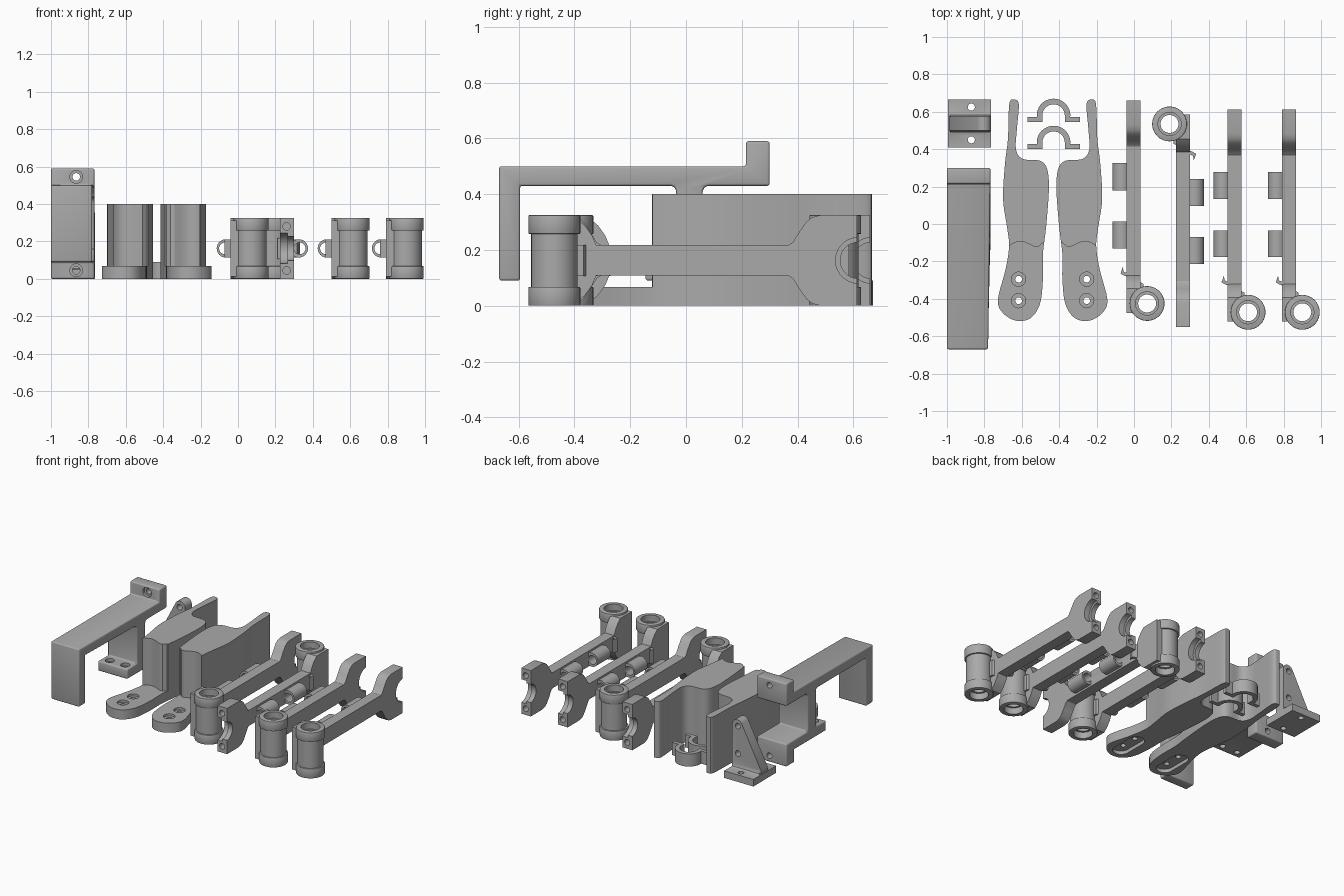
import bpy, bmesh, math
from mathutils import Vector, Matrix

if "Cube" in bpy.data.objects:
    bpy.data.objects.remove(bpy.data.objects["Cube"])

grey = bpy.data.materials.new("plain_grey")
grey.diffuse_color = (0.40, 0.40, 0.40, 1)
grey.use_nodes = True
grey.node_tree.nodes["Principled BSDF"].inputs["Base Color"].default_value = grey.diffuse_color


def prism(name, pts, a, b, axis):
    """Extrude a 2D outline along an axis: x takes (y,z), y takes (x,z), z takes (x,y)."""
    place = {"x": lambda p, t: (t, p[0], p[1]),
             "y": lambda p, t: (p[0], t, p[1]),
             "z": lambda p, t: (p[0], p[1], t)}[axis]
    bm = bmesh.new()
    lo = [bm.verts.new(place(p, a)) for p in pts]
    hi = [bm.verts.new(place(p, b)) for p in pts]
    bm.faces.new(lo)
    bm.faces.new(hi)
    n = len(pts)
    for i in range(n):
        bm.faces.new((lo[i], lo[(i + 1) % n], hi[(i + 1) % n], hi[i]))
    bmesh.ops.recalc_face_normals(bm, faces=bm.faces)
    me = bpy.data.meshes.new(name)
    bm.to_mesh(me)
    bm.free()
    me.materials.append(grey)
    ob = bpy.data.objects.new(name, me)
    bpy.context.collection.objects.link(ob)
    return ob


def arc(cx, cy, r, a0, a1, n):
    return [(cx + r * math.cos(math.radians(a0 + (a1 - a0) * i / n)),
             cy + r * math.sin(math.radians(a0 + (a1 - a0) * i / n))) for i in range(n + 1)]


def cyl(name, c, r, a, b, axis, n=40):
    return prism(name, arc(c[0], c[1], r, 0, 360, n)[:-1], a, b, axis)


def rect(x0, x1, y0, y1):
    return [(x0, y0), (x1, y0), (x1, y1), (x0, y1)]


def apply_mod(ob, mod):
    bpy.context.view_layer.objects.active = ob
    bpy.ops.object.modifier_apply(modifier=mod.name)


def combine(ob, other, op="DIFFERENCE"):
    mod = ob.modifiers.new("bool", "BOOLEAN")
    mod.operation, mod.solver, mod.object = op, "EXACT", other
    apply_mod(ob, mod)
    bpy.data.objects.remove(other)


def drill(ob, c, r, a, b, axis):
    combine(ob, cyl("cutter", c, r, a, b, axis, 28))


def bevel(ob, w, seg=3):
    mod = ob.modifiers.new("bevel", "BEVEL")
    mod.width, mod.segments, mod.limit_method = w, seg, "ANGLE"
    apply_mod(ob, mod)


def smooth(ob):
    bpy.ops.object.select_all(action="DESELECT")
    ob.select_set(True)
    bpy.context.view_layer.objects.active = ob
    bpy.ops.object.shade_smooth_by_angle(angle=math.radians(30))


def spline(pts, n=5):
    """Closed smooth curve through the points."""
    out, m = [], len(pts)
    for i in range(m):
        p0, p1, p2, p3 = (Vector(pts[(i + k - 1) % m]) for k in range(4))
        for s in range(n):
            t = s / n
            out.append(tuple(0.5 * (2 * p1 + (p2 - p0) * t + (2 * p0 - 5 * p1 + 4 * p2 - p3) * t * t
                                    + (3 * p1 - p0 - 3 * p2 + p3) * t ** 3)))
    return out


def copy(ob, name, mat):
    new = ob.copy()
    new.data = ob.data.copy()
    new.name = name
    new.data.transform(mat)
    if mat.determinant() < 0:
        new.data.flip_normals()
    bpy.context.collection.objects.link(new)
    return new


# Hooked arm with a post and a lower mounting plate
arm = prism("hooked_arm", [
    (-0.67, 0.09), (-0.595, 0.09), (-0.595, 0.43), (-0.055, 0.43), (-0.04, 0.425), (-0.035, 0.41),
    (-0.035, 0.16), (-0.145, 0.16), (-0.145, 0.09), (0.21, 0.09), (0.21, 0.0), (0.30, 0.0),
    (0.30, 0.16), (0.06, 0.16), (0.06, 0.41), (0.065, 0.425), (0.08, 0.43), (0.30, 0.43),
    (0.30, 0.59), (0.215, 0.59), (0.215, 0.50), (-0.67, 0.50)], -1.0, -0.78, "x")
for v in arm.data.vertices:            # the mounting end is slightly wider
    if v.co.x > -0.9 and v.co.y > -0.15:
        v.co.x += 0.012
bevel(arm, 0.009)
for z in (0.045, 0.545):
    drill(arm, (-0.865, z), 0.02, 0.1, 0.4, "y")
    drill(arm, (-0.865, z), 0.034, 0.1, 0.235, "y")
for x in (-0.94, -0.82):
    drill(arm, (x, -0.095), 0.02, 0.0, 0.3, "z")
    drill(arm, (x, -0.095), 0.03, 0.14, 0.3, "z")
smooth(arm)

# Upright triangular bracket on a drilled foot
bracket = prism("bracket_foot", rect(-0.995, -0.765, 0.41, 0.665), 0, 0.05, "z")
web = [(-0.765, 0.02), (-0.765, 0.35)] + arc(-0.805, 0.35, 0.04, 0, 150, 8) + [(-0.99, 0.08), (-0.99, 0.02)]
combine(bracket, prism("web", web, 0.50, 0.575, "y"), "UNION")
fillet = [(0.475, 0.045), (0.60, 0.045), (0.582, 0.055), (0.574, 0.075), (0.501, 0.075), (0.493, 0.055)]
combine(bracket, prism("fillet", fillet, -0.985, -0.77, "x"), "UNION")
for y in (0.45, 0.625):
    drill(bracket, (-0.87, y), 0.019, -0.1, 0.2, "z")
for z in (0.15, 0.345):
    drill(bracket, (-0.81, z), 0.02, 0.4, 0.7, "y")
smooth(bracket)

# Palm shells: smooth outline, low toe plate with countersunk holes
outline = spline([
    (-0.642, 0.665), (-0.667, 0.64), (-0.674, 0.455), (-0.69, 0.32), (-0.70, 0.134), (-0.679, -0.016),
    (-0.668, -0.118), (-0.686, -0.24), (-0.727, -0.40), (-0.706, -0.47), (-0.636, -0.516),
    (-0.556, -0.505), (-0.503, -0.428), (-0.487, -0.294), (-0.487, -0.16), (-0.47, -0.016),
    (-0.455, 0.187), (-0.465, 0.295), (-0.503, 0.338), (-0.595, 0.348), (-0.631, 0.40),
    (-0.626, 0.508), (-0.616, 0.64)])
palm = prism("left_palm", outline, 0, 0.40, "z")
combine(palm, prism("cutter", [
    (-0.9, -0.8), (-0.3, -0.8), (-0.3, -0.10), (-0.487, -0.10), (-0.51, -0.12), (-0.53, -0.122),
    (-0.56, -0.108), (-0.59, -0.095), (-0.62, -0.093), (-0.65, -0.105), (-0.675, -0.125),
    (-0.9, -0.13)], 0.068, 0.6, "z"))
slot = arc(-0.617, -0.28, 0.055, 0, 180, 14) + arc(-0.617, -0.43, 0.055, 180, 360, 14)
combine(palm, prism("cutter", slot, -0.1, 0.025, "z"))
for y in (-0.295, -0.41):
    drill(palm, (-0.617, y), 0.018, -0.1, 0.2, "z")
    drill(palm, (-0.617, y), 0.038, 0.052, 0.2, "z")
right_palm = copy(palm, "right_palm", Matrix.Translation((-0.87, 0, 0)) @ Matrix.Scale(-1, 4, (1, 0, 0)))
smooth(palm)
smooth(right_palm)

# Two arched strap clips with side tabs
for i, y in enumerate((0.545, 0.40)):
    c = (-0.43, y + 0.035)
    pts = ([(-0.29, y), (-0.29, y + 0.027), (-0.342, y + 0.027)] + arc(*c, 0.09, 0, 180, 24)
           + [(-0.518, y + 0.027), (-0.57, y + 0.027), (-0.57, y), (-0.49, y)]
           + arc(*c, 0.06, 180, 0, 24) + [(-0.37, y)])
    smooth(prism(f"strap_clip_{i + 1}", pts, 0, 0.09, "z"))


# Finger link: forked bar, end tube with collars and two side eyelets
def half(sign, pts):
    return [(y, 0.1625 + sign * h) for y, h in pts]


profile = [(-0.475, 0.15), (-0.345, 0.15), (-0.315, 0.125), (-0.29, 0.09), (-0.275, 0.055),
           (0.415, 0.055), (0.43, 0.065), (0.455, 0.105), (0.48, 0.14), (0.50, 0.155),
           (0.53, 0.1625), (0.66, 0.1625)]
link = prism("finger_link_1", half(1, profile) + half(-1, profile[::-1]), -0.04, 0.035, "x")
drill(link, (0.665, 0.1625), 0.065, -0.2, 0.2, "x")
drill(link, (0.665, 0.1625), 0.082, -0.005, 0.2, "x")
for z in (0.045, 0.28):
    drill(link, (0.0, z), 0.02, 0.50, 0.8, "y")
tube = (0.07, -0.425)
combine(link, cyl("tube", tube, 0.083, 0.01, 0.315, "z"), "UNION")
for a, b in ((0, 0.068), (0.257, 0.325)):
    collar = cyl("collar", tube, 0.093, a, b, "z")
    bevel(collar, 0.004, 2)
    combine(link, collar, "UNION")
gusset = [(-0.04, -0.27), (0.05, -0.32), (0.05, -0.40), (-0.04, -0.40)]
combine(link, prism("gusset", gusset, 0.107, 0.218, "z"), "UNION")
drill(link, tube, 0.048, -0.1, 0.5, "z")
for a, b in ((-0.1, 0.045), (0.28, 0.5)):
    drill(link, tube, 0.062, a, b, "z")
for y0, y1 in ((0.18, 0.325), (-0.13, 0.013)):
    combine(link, cyl("eyelet", (-0.065, 0.1625), 0.049, y0, y1, "y", 32), "UNION")
    drill(link, (-0.07, 0.1625), 0.031, y0 - 0.02, y1 + 0.02, "y")
flap = [(-0.03, -0.285), (-0.03, -0.265), (-0.055, -0.255), (-0.06, -0.23), (-0.072, -0.265), (-0.055, -0.275)]
combine(link, prism("flap", flap, 0.115, 0.21, "z"), "UNION")
turn = Matrix.Translation((0.26, 0.11, 0)) @ Matrix.Rotation(math.pi, 4, "Z")
smooth(link)
smooth(copy(link, "finger_link_2", turn))
for i, x in ((3, 0.54), (4, 0.83)):
    smooth(copy(link, f"finger_link_{i}", Matrix.Translation((x, -0.047, 0))))
